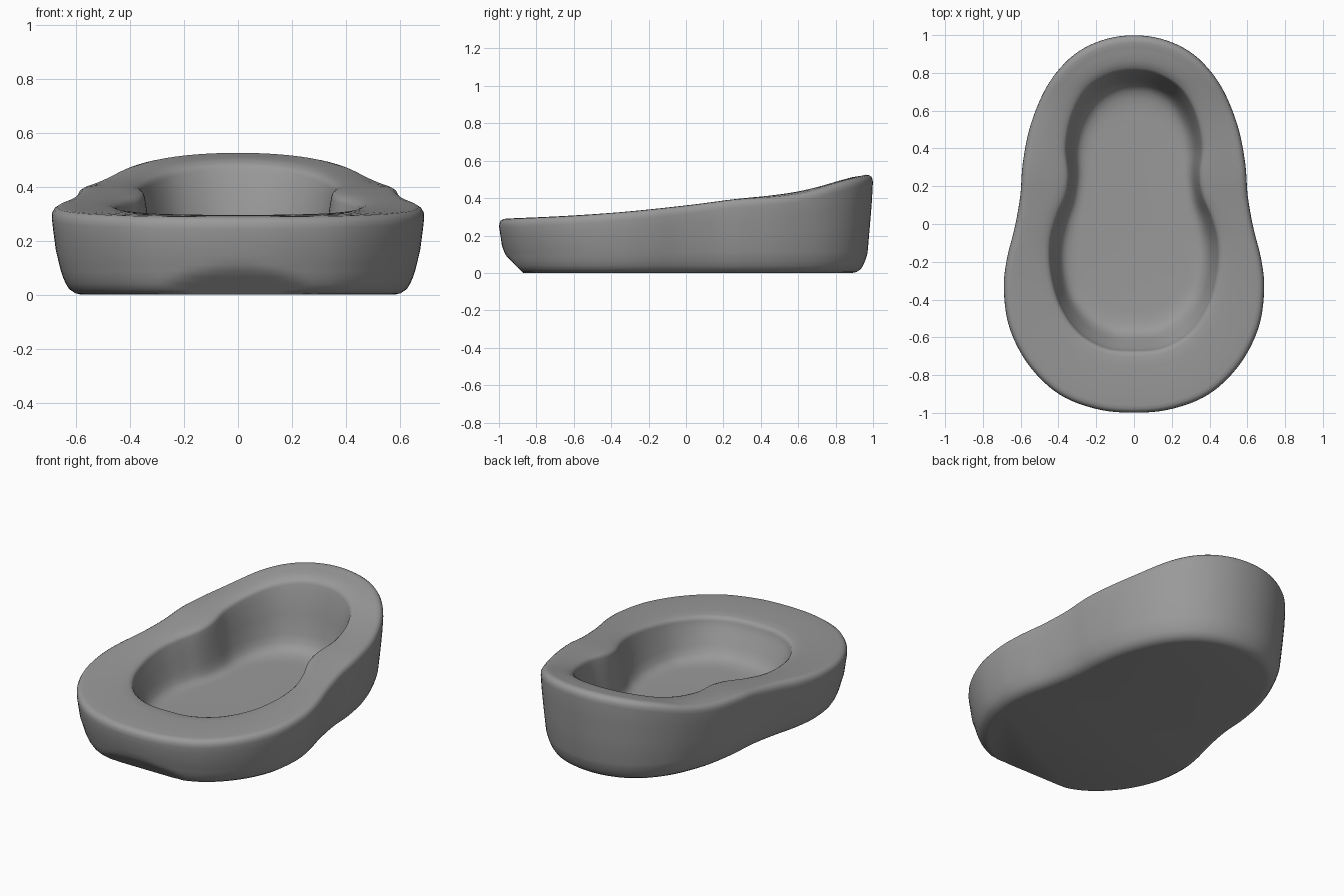
import bpy, bmesh, math
from mathutils import Vector
from mathutils.geometry import interpolate_bezier

cube = bpy.data.objects.get("Cube")
if cube:
    bpy.data.objects.remove(cube, do_unlink=True)

N = 160  # vertices per ring

# Half outlines, from back centre to front centre
OUTER = [(0, 1), (.13, .985), (.26, .935), (.37, .85), (.47, .715), (.55, .52), (.59, .32), (.603, .15),
         (.633, -.02), (.675, -.19), (.69, -.35), (.66, -.55), (.56, -.745), (.4, -.9), (.2, -.98), (0, -1)]
INNER = [(0, .812), (.13, .79), (.25, .71), (.325, .575), (.358, .41), (.345, .26), (.36, .15),
         (.41, .03), (.442, -.1), (.437, -.26), (.39, -.43), (.29, -.575), (.15, -.655), (0, -.67)]


def outline(half):
    """Mirrored smooth closed curve, resampled evenly, with inward normals."""
    pts = [Vector(p) for p in half] + [Vector((-x, y)) for x, y in half[-2:0:-1]]
    n, dense = len(pts), []
    for i in range(n):
        a, b, c, d = (pts[(i + k) % n] for k in (-1, 0, 1, 2))
        dense += interpolate_bezier(b, b + (c - a) / 6, c - (d - b) / 6, c, 24)[:-1]
    dense = [p.to_2d() for p in dense]
    dense.append(dense[0])
    total = sum((q - p).length for p, q in zip(dense, dense[1:]))
    ring, run, step = [], 0, total / N
    for p, q in zip(dense, dense[1:]):
        seg = (q - p).length
        while len(ring) < N and len(ring) * step <= run + seg:
            ring.append(p.lerp(q, (len(ring) * step - run) / seg))
        run += seg
    normals = []
    for i in range(N):
        t = (ring[(i + 1) % N] - ring[i - 1]).normalized()
        normals.append(Vector((t.y, -t.x)))
    return ring, normals


def ramp(v, a, b):
    """Smooth step from 0 at a to 1 at b."""
    t = min(max((v - a) / (b - a), 0), 1)
    return t * t * (3 - 2 * t)


def top(p):
    """Height of the sloping rim, crowned towards the back."""
    y = p.y
    slope = .36 + .12 * y + .06 * y * y + .01 * y ** 3
    return slope - .4 * max(0, y - .75) ** 2 - .14 * p.x ** 2 * ramp(y, .2, .75)


bm = bmesh.new()
rings = []


def add_ring(points):
    verts = [bm.verts.new(p) for p in points]
    if rings:
        for i in range(N):
            j = (i + 1) % N
            bm.faces.new((rings[-1][i], rings[-1][j], verts[j], verts[i]))
    rings.append(verts)


# Outer wall: (inset, fraction of rim height, height offset)
outer, outer_n = outline(OUTER)
WALL = [(.11, 0, 0), (.088, 0, .005), (.066, 0, .02), (.053, 0, .04), (.042, 0, .065), (.034, 0, .09),
        (.029, 0, .11), (.016, .5, 0), (.006, .73, 0), (.001, 1, -.045), (.002, 1, -.025),
        (.01, 1, -.01), (.022, 1, -.002), (.04, 1, 0)]
for inset, frac, off in WALL:
    pts = []
    for p, n in zip(outer, outer_n):
        q = p + n * inset
        z = frac * top(p) + off
        # Flat chamfer across the lower front edge
        pts.append((q.x, max(q.y, -.87 - z), z))
    add_ring(pts)

# Broad sloping rim between the two outlines, dipping to the basin
inner, inner_n = outline(INNER)
for t in (.2, .4, .6, .8, 1):
    pts = []
    for p, n, q, m in zip(outer, outer_n, inner, inner_n):
        r = (p + n * .04).lerp(q - m * .03, t)
        pts.append((r.x, r.y, top(r) - .008 * t ** 3))
    add_ring(pts)

# Basin wall: (inset, rim weight, height offset), steepest at the waist
BASIN = [(-.014, 1, -.014), (-.004, 1, -.022), (0, 1, -.035), (.012, 1, -.07), (.035, .5, .05),
         (.055, .12, .12), (.07, 0, .135), (.085, 0, .113), (.105, 0, .097), (.135, 0, .086),
         (.175, 0, .08), (.22, 0, .078)]
for inset, frac, off in BASIN:
    pts = []
    for p, n in zip(inner, inner_n):
        waist = math.exp(-((p.y - .2) / .16) ** 2)
        spread = .7 + .35 * ramp(p.y, .45, .8) + .3 * ramp(-p.y, .35, .65) - .25 * waist
        q = p + n * inset * (spread if inset > 0 else 1)
        pts.append((q.x, q.y, frac * top(p) + off))
    add_ring(pts)

# Close the basin floor and the underside
bm.faces.new(rings[-1])
bm.faces.new(rings[0])
bmesh.ops.recalc_face_normals(bm, faces=bm.faces[:])

mesh = bpy.data.meshes.new("basin_body")
bm.to_mesh(mesh)
bm.free()
body = bpy.data.objects.new("basin_body", mesh)
bpy.context.collection.objects.link(body)

# Plain grey material
grey = bpy.data.materials.new("plain_grey")
grey.use_nodes = True
colour = (.32, .32, .32, 1)
grey.diffuse_color = colour
grey.node_tree.nodes["Principled BSDF"].inputs["Base Color"].default_value = colour
mesh.materials.append(grey)

bpy.ops.object.select_all(action='DESELECT')
body.select_set(True)
bpy.context.view_layer.objects.active = body
bpy.ops.object.shade_smooth_by_angle(angle=math.radians(50))
